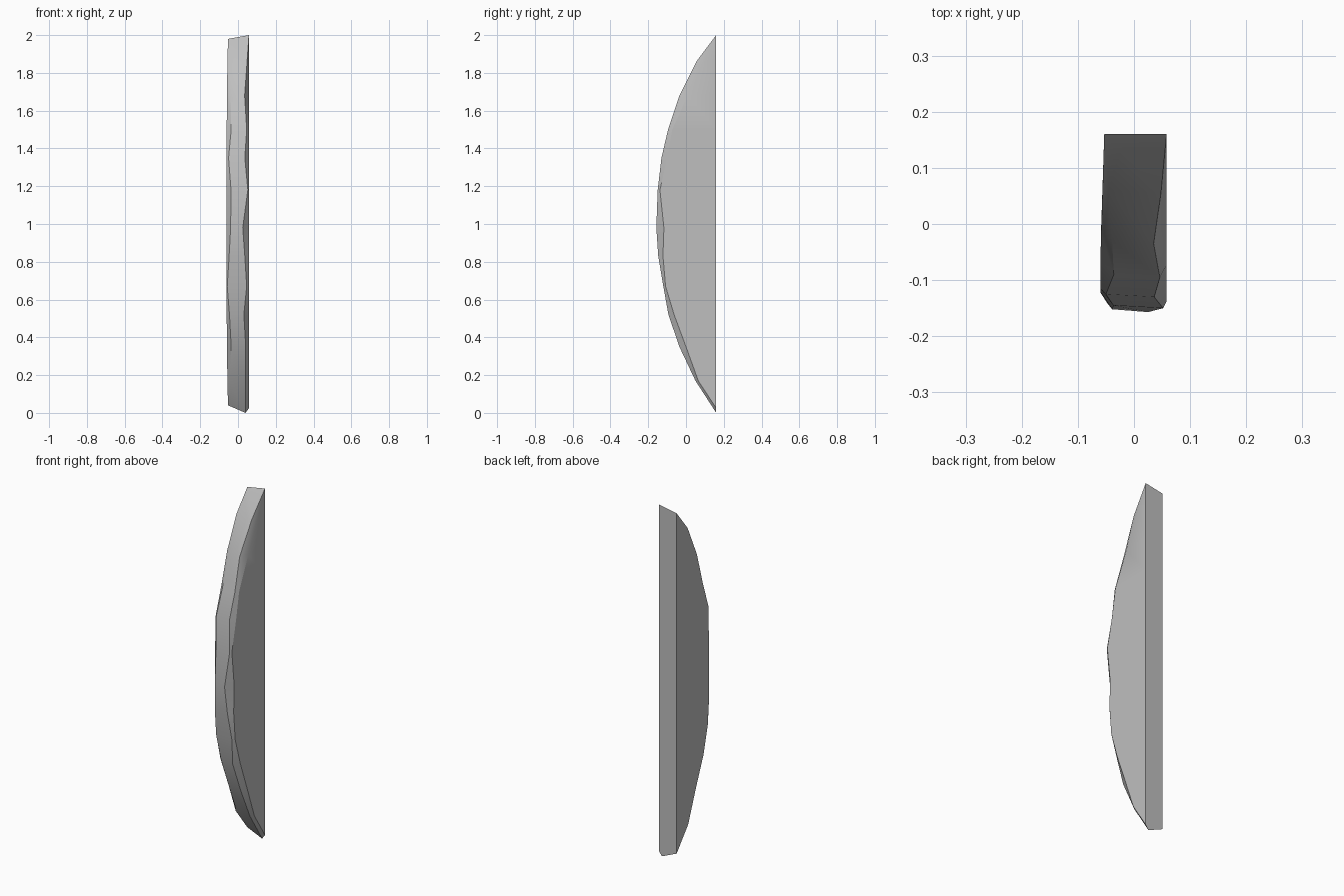
import bpy
import bmesh

cube = bpy.data.objects.get("Cube")
if cube:
    bpy.data.objects.remove(cube, do_unlink=True)

# Plain grey material
grey = bpy.data.materials.new("plain grey")
grey.use_nodes = True
colour = (0.52, 0.52, 0.52, 1)
grey.diffuse_color = colour
grey.node_tree.nodes["Principled BSDF"].inputs["Base Color"].default_value = colour

BACK = 0.16
LEFT, RIGHT = -0.053, 0.058

# Bow stations: height, front y, worn edge x and depth on each side
stations = [
    (1.86, 0.055, -0.045, 0.01, 0.048, 0.04),
    (1.68, -0.035, -0.039, 0.02, 0.035, 0.045),
    (1.50, -0.095, -0.036, 0.03, 0.046, 0.022),
    (1.35, -0.130, -0.050, 0.015, 0.036, 0.03),
    (1.18, -0.150, -0.037, 0.03, 0.052, 0.012),
    (0.98, -0.157, -0.039, 0.035, 0.025, 0.04),
    (0.83, -0.147, -0.047, 0.025, 0.036, 0.025),
    (0.67, -0.120, -0.057, 0.01, 0.046, 0.012),
    (0.52, -0.093, -0.045, 0.02, 0.031, 0.03),
    (0.35, -0.035, -0.036, 0.03, 0.041, 0.035),
    (0.17, 0.050, -0.046, 0.01, 0.040, 0.015),
]

# Sections from top to bottom; both ends taper to the back plane
top_l, top_r = (LEFT, BACK, 1.98), (RIGHT, BACK, 2.0)
sections = [[top_l] * 3 + [top_r] * 3]
for z, f, xl, dl, xr, dr in stations:
    bulge = 0.007 * min(1, (BACK - f) / 0.25)
    sections.append([
        (LEFT, BACK, z), (LEFT - bulge, f + dl, z), (xl, f + 0.005, z),
        (xr, f, z), (RIGHT, f + dr, z), (RIGHT, BACK, z)])
low_l, low_r = (LEFT, BACK, 0.04), (RIGHT, BACK, 0.025)
sections.append([low_l] * 3 + [(0.04, BACK, 0)] + [low_r] * 2)

# Skin the sections into one curved plank
bm = bmesh.new()
rings = [[bm.verts.new(p) for p in s] for s in sections]
for a, b in zip(rings, rings[1:]):
    for i in range(6):
        j = (i + 1) % 6
        bm.faces.new((a[i], b[i], b[j], a[j]))
bm.faces.new(rings[-1])
bmesh.ops.remove_doubles(bm, verts=bm.verts, dist=0.0005)
bmesh.ops.recalc_face_normals(bm, faces=bm.faces)

mesh = bpy.data.meshes.new("curved_plank")
bm.to_mesh(mesh)
bm.free()
mesh.materials.append(grey)
plank = bpy.data.objects.new("curved_plank", mesh)
bpy.context.collection.objects.link(plank)

# Smooth worn faces, crisp corners
bpy.ops.object.select_all(action='DESELECT')
plank.select_set(True)
bpy.context.view_layer.objects.active = plank
bpy.ops.object.shade_smooth_by_angle(angle=0.52)
